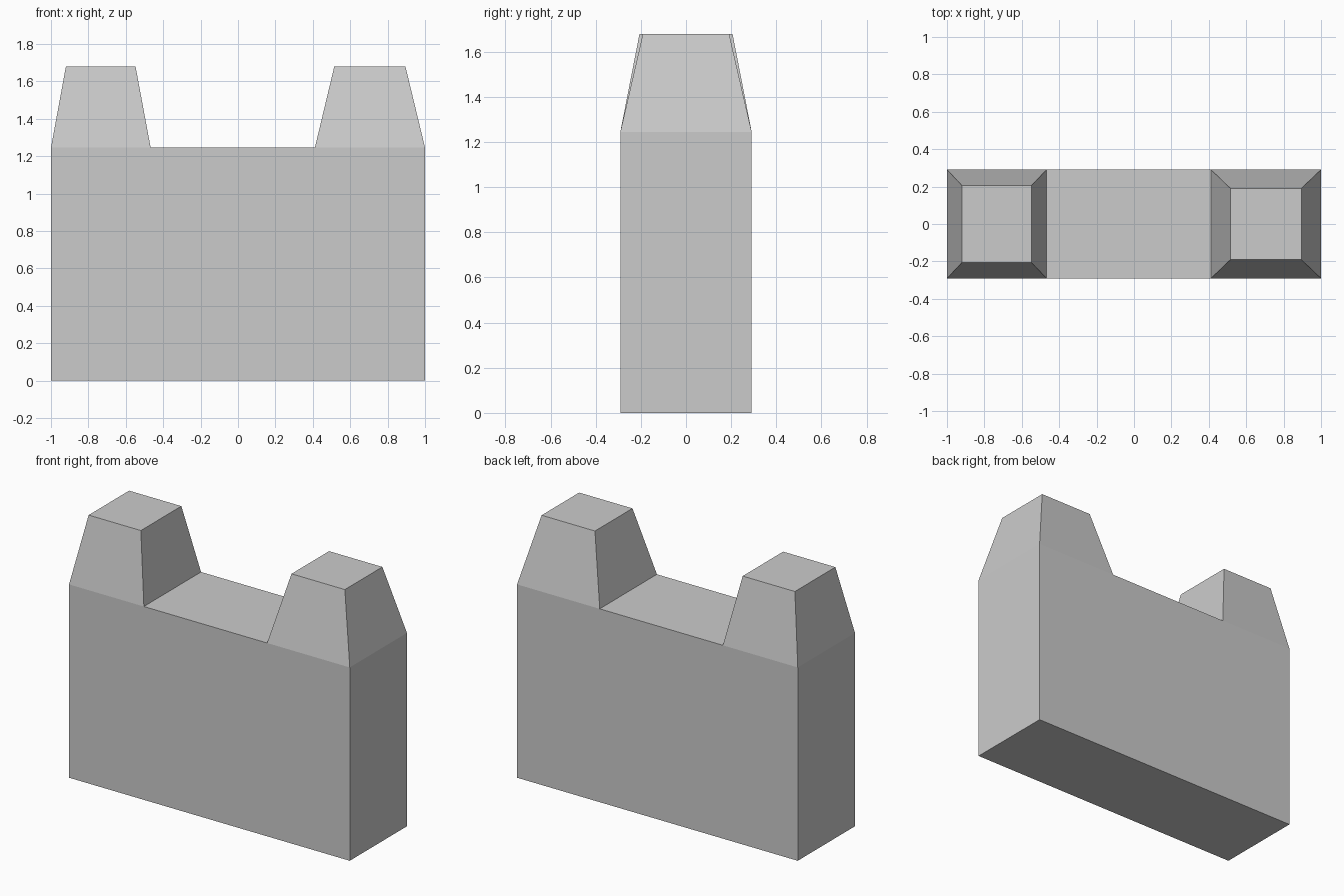
import bpy
import bmesh
from mathutils import Vector

if "Cube" in bpy.data.objects:
    bpy.data.objects.remove(bpy.data.objects["Cube"])

HALF_Y = 0.291
WALL_Z, TOP_Z = 1.245, 1.68

# Each tower: base x range, top x range, top half depth
TOWERS = [
    ((-1.0, -0.467), (-0.92, -0.548), 0.206),
    ((0.411, 1.0), (0.515, 0.895), 0.191),
]

bm = bmesh.new()

# Wall block
bmesh.ops.create_cube(bm, size=1.0)
for v in bm.verts:
    v.co = Vector((v.co.x * 2, v.co.y * 2 * HALF_Y, (v.co.z + 0.5) * WALL_Z))

# Cuts across the block at the inner foot of each tower
for x in (TOWERS[0][0][1], TOWERS[1][0][0]):
    bmesh.ops.bisect_plane(bm, geom=bm.verts[:] + bm.edges[:] + bm.faces[:],
                           plane_co=(x, 0, 0), plane_no=(1, 0, 0))

# Tapered towers extruded from the end sections of the top
for (bx0, bx1), (tx0, tx1), top_y in TOWERS:
    base_mid = (bx0 + bx1) / 2
    bm.normal_update()
    face = next(f for f in bm.faces if f.normal.z > 0.9
                and abs(f.calc_center_median().x - base_mid) < 0.01)
    cap = bmesh.ops.extrude_discrete_faces(bm, faces=[face])["faces"][0]
    for v in cap.verts:
        v.co = Vector((tx0 if v.co.x < base_mid else tx1,
                       top_y if v.co.y > 0 else -top_y, TOP_Z))

bmesh.ops.recalc_face_normals(bm, faces=bm.faces[:])
mesh = bpy.data.meshes.new("wall_with_towers")
bm.to_mesh(mesh)
bm.free()
bpy.context.collection.objects.link(bpy.data.objects.new("wall_with_towers", mesh))
